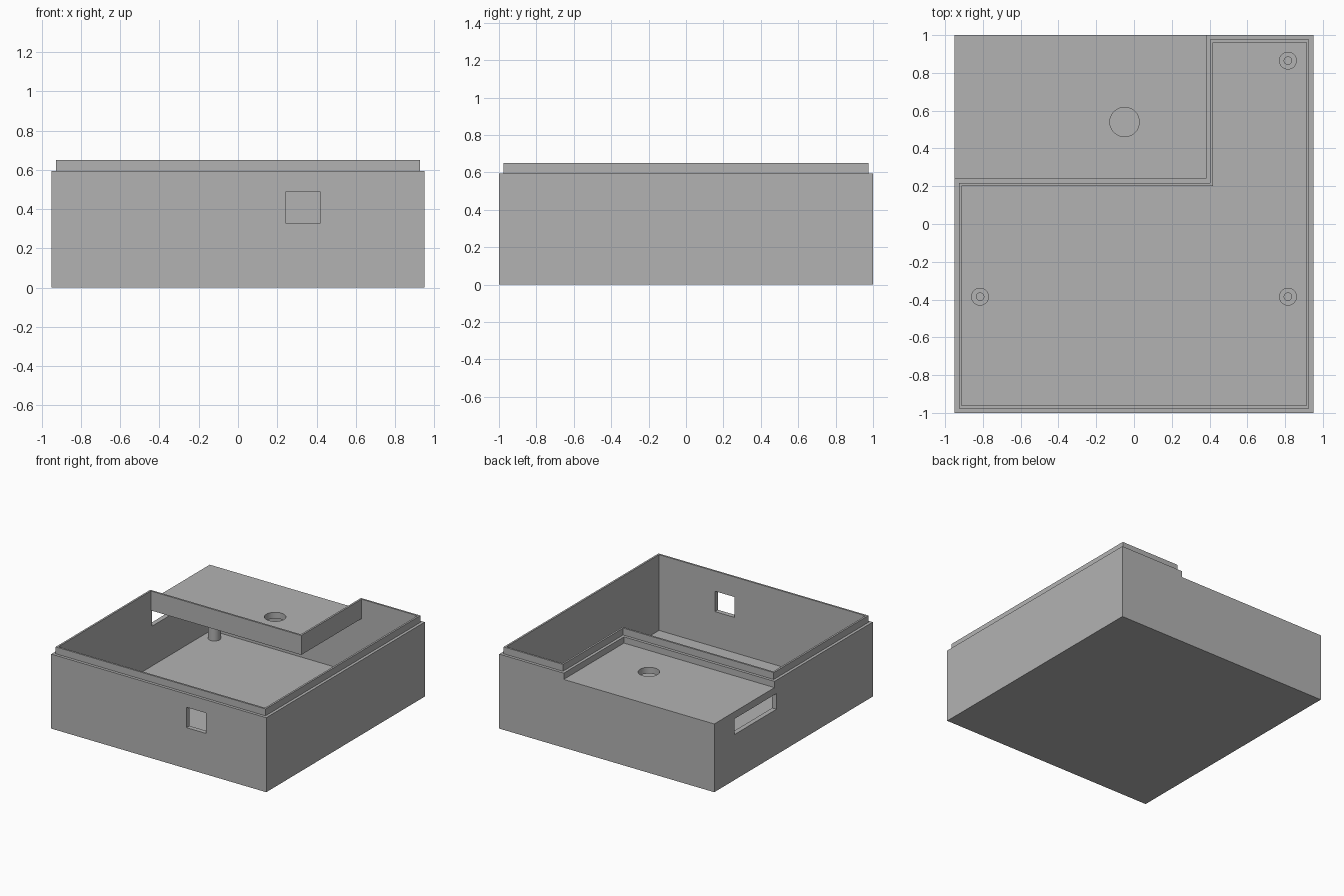
import bpy, bmesh
from math import cos, sin, tau

cube = bpy.data.objects.get("Cube")
if cube:
    bpy.data.objects.remove(cube, do_unlink=True)

HX, HY = 0.95, 1.0              # half width and depth
NX, NY = 0.38, 0.24             # corner of the sunken deck
FLOOR, DECK_LOW, DECK, RIM, TOP = 0.045, 0.495, 0.545, 0.595, 0.65
STEP, WALL = 0.023, 0.038       # lip setback and wall thickness

grey = bpy.data.materials.new("plain_grey")
grey.use_nodes = True
grey.diffuse_color = (0.45, 0.45, 0.45, 1)
grey.node_tree.nodes["Principled BSDF"].inputs["Base Color"].default_value = grey.diffuse_color


def finish(name, bm):
    bmesh.ops.recalc_face_normals(bm, faces=bm.faces)
    mesh = bpy.data.meshes.new(name)
    bm.to_mesh(mesh)
    bm.free()
    mesh.materials.append(grey)
    obj = bpy.data.objects.new(name, mesh)
    bpy.context.collection.objects.link(obj)
    return obj


def prism(name, loop, z0, z1):
    """Solid extrusion of a flat outline."""
    bm = bmesh.new()
    low, high = ([bm.verts.new((x, y, z)) for x, y in loop] for z in (z0, z1))
    bm.faces.new(low)
    bm.faces.new(high)
    for i in range(len(loop)):
        bm.faces.new((low[i - 1], low[i], high[i], high[i - 1]))
    return finish(name, bm)


def ring(name, outer, inner, z0, z1):
    """Hollow extrusion between two matching outlines."""
    bm = bmesh.new()
    rows = [[bm.verts.new((x, y, z)) for x, y in loop]
            for loop, z in ((outer, z0), (outer, z1), (inner, z1), (inner, z0))]
    for r in range(4):
        a, b = rows[r - 1], rows[r]
        for i in range(len(outer)):
            bm.faces.new((a[i - 1], a[i], b[i], b[i - 1]))
    return finish(name, bm)


def rect(x0, x1, y0, y1):
    return [(x0, y0), (x1, y0), (x1, y1), (x0, y1)]


def circle(x, y, r, n=32):
    return [(x + r * cos(tau * i / n), y + r * sin(tau * i / n)) for i in range(n)]


def ell(d):
    """L-shaped outline around the deep part, inset by d."""
    x, y = HX - d, HY - d
    return [(-x, -y), (x, -y), (x, y), (NX + d, y), (NX + d, NY - d), (-x, NY - d)]


def cut(obj, loop, z0, z1):
    cutter = prism("cutter", loop, z0, z1)
    cutter.hide_render = True
    mod = obj.modifiers.new("cut", 'BOOLEAN')
    mod.operation, mod.solver, mod.object = 'DIFFERENCE', 'EXACT', cutter
    bpy.context.view_layer.objects.active = obj
    bpy.ops.object.modifier_apply(modifier=mod.name)
    bpy.data.objects.remove(cutter, do_unlink=True)


def smooth(obj):
    bpy.ops.object.select_all(action='DESELECT')
    obj.select_set(True)
    bpy.context.view_layer.objects.active = obj
    bpy.ops.object.shade_smooth_by_angle()


# Enclosure body: sunken deck, hollow room and the open L-shaped top
body = prism("enclosure_body", rect(-HX, HX, -HY, HY), 0, RIM)
cut(body, rect(-HX - 0.1, NX, NY, HY + 0.1), DECK, 1)
cut(body, rect(WALL - HX, HX - WALL, WALL - HY, HY - WALL), FLOOR, DECK_LOW)
cut(body, ell(WALL), 0.3, 1)

# Front window, side slot and round hole in the deck
cut(body, rect(0.245, 0.418, -HY - 0.1, -HY + 0.1), 0.327, 0.49)
cut(body, rect(-HX - 0.1, -HX + 0.1, 0.215, 0.747), 0.363, 0.488)
cut(body, circle(-0.05, 0.54, 0.078), 0.45, 0.6)
smooth(body)

# Raised lip that locates a lid
ring("lid_lip", ell(STEP), ell(WALL), RIM, TOP)

# Screw posts standing on the floor
for side, x in (("right", -0.815), ("left", 0.815)):
    for end, y in (("front", -0.385), ("back", 0.865)):
        post = ring(f"{end}_{side}_screw_post", circle(x, y, 0.047),
                    circle(x, y, 0.02), FLOOR, 0.2)
        smooth(post)
